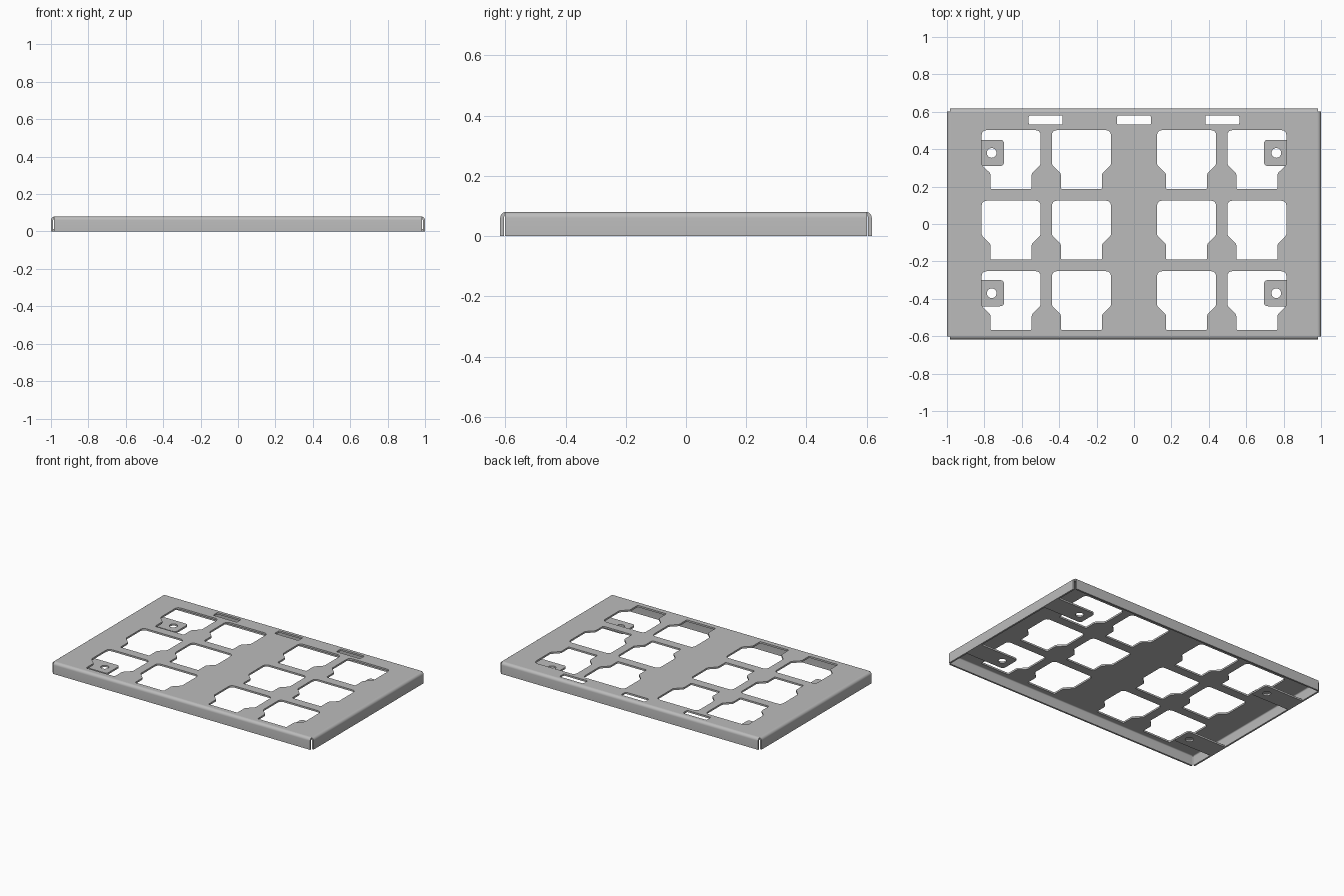
import bpy, bmesh, math
from mathutils import Vector

cube = bpy.data.objects.get("Cube")
if cube:
    bpy.data.objects.remove(cube, do_unlink=True)

HX, HY, H = 1.0, 0.617, 0.08      # half length, half depth, height
T, R = 0.012, 0.02                # sheet thickness, outer bend radius

steel = bpy.data.materials.new("grey sheet steel")
steel.use_nodes = True
steel.diffuse_color = (0.5, 0.5, 0.5, 1)
steel.node_tree.nodes["Principled BSDF"].inputs["Base Color"].default_value = (0.5, 0.5, 0.5, 1)


def finish(name, mesh):
    obj = bpy.data.objects.new(name, mesh)
    mesh.materials.clear()
    mesh.materials.append(steel)
    bpy.context.collection.objects.link(obj)
    bpy.ops.object.select_all(action='DESELECT')
    obj.select_set(True)
    bpy.context.view_layer.objects.active = obj
    bpy.ops.object.shade_smooth_by_angle(angle=math.radians(35))
    return obj


def rounded(corners):
    """Outline from (x, y, radius) corners, softened where radius > 0."""
    out = []
    for i, (x, y, r) in enumerate(corners):
        p = Vector((x, y))
        if r == 0:
            out.append(p)
            continue
        a = p + (Vector(corners[i - 1][:2]) - p).normalized() * r
        b = p + (Vector(corners[(i + 1) % len(corners)][:2]) - p).normalized() * r
        for k in range(5):
            t = k / 4
            out.append(a * (1 - t) ** 2 + p * 2 * t * (1 - t) + b * t * t)
    return out


def rect(x0, x1, y0, y1, r=0):
    return rounded([(x0, y0, r), (x1, y0, r), (x1, y1, r), (x0, y1, r)])


def circle(cx, cy, r, n=24):
    return [Vector((cx + r * math.cos(math.tau * k / n), cy + r * math.sin(math.tau * k / n)))
            for k in range(n)]


def sheet(name, outlines, z0):
    """Flat sheet: first outline is the rim, the others are cut-outs."""
    cu = bpy.data.curves.new(name, 'CURVE')
    cu.dimensions = '2D'
    cu.fill_mode = 'BOTH'
    cu.extrude = T / 2
    for pts in outlines:
        sp = cu.splines.new('POLY')
        sp.points.add(len(pts) - 1)
        for q, p in zip(sp.points, pts):
            q.co = (p.x, p.y, 0, 1)
        sp.use_cyclic_u = True
    tmp = bpy.data.objects.new(name + " outline", cu)
    bpy.context.collection.objects.link(tmp)
    dg = bpy.context.evaluated_depsgraph_get()
    mesh = bpy.data.meshes.new_from_object(tmp.evaluated_get(dg))
    bpy.data.objects.remove(tmp, do_unlink=True)
    bm = bmesh.new()
    bm.from_mesh(mesh)
    bmesh.ops.remove_doubles(bm, verts=bm.verts, dist=1e-5)
    bmesh.ops.translate(bm, verts=bm.verts, vec=(0, 0, z0 + T / 2))
    bmesh.ops.recalc_face_normals(bm, faces=bm.faces)
    bm.to_mesh(mesh)
    bm.free()
    return finish(name, mesh)


def window(cx, top):
    """Wide opening with a narrower lower neck."""
    w, n = 0.158, 0.11
    half = [(w, top, 0.03), (w, top - 0.185, 0.01), (n, top - 0.232, 0.01), (n, top - 0.315, 0.008)]
    return rounded([(cx + x, y, r) for x, y, r in half] +
                   [(cx - x, y, r) for x, y, r in reversed(half)])


# Top plate with twelve windows and three slots
cuts = [window(cx, top) for cx in (-0.657, -0.281, 0.281, 0.657) for top in (0.502, 0.125, -0.252)]
cuts += [rect(cx - 0.091, cx + 0.091, 0.531, 0.58, 0.01) for cx in (-0.472, 0, 0.472)]
sheet("top_plate", [rect(R - HX, HX - R, R - HY, HY - R)] + cuts, H - T)


def flange(name, half_len, reach, angle):
    """Bent edge: quarter-round bend running down to the floor."""
    arc = [math.pi / 2 * k / 6 for k in range(7)]
    prof = [(reach - R + R * math.sin(a), H - R + R * math.cos(a)) for a in arc]
    prof += [(reach, 0), (reach - T, 0)]
    prof += [(reach - R + (R - T) * math.sin(a), H - R + (R - T) * math.cos(a)) for a in reversed(arc)]
    bm = bmesh.new()
    ends = [[bm.verts.new((s * half_len, -d, z)) for d, z in prof] for s in (-1, 1)]
    n = len(prof)
    for i in range(n):
        j = (i + 1) % n
        bm.faces.new((ends[0][i], ends[0][j], ends[1][j], ends[1][i]))
    for e in ends:
        bm.faces.new(e)
    bmesh.ops.recalc_face_normals(bm, faces=bm.faces)
    mesh = bpy.data.meshes.new(name)
    bm.to_mesh(mesh)
    bm.free()
    finish(name, mesh).rotation_euler.z = angle


flange("front_flange", HX - R + 0.004, HY, 0)
flange("back_flange", HX - R + 0.004, HY, math.pi)
flange("left_flange", HY - R + 0.004, HX, math.pi / 2)
flange("right_flange", HY - R + 0.004, HX, -math.pi / 2)

# Mounting tabs folded inward from the bottom of the side flanges
for side, s in (("left", 1), ("right", -1)):
    for end, cy in (("back", 0.38), ("front", -0.37)):
        rim = rounded([(s * (HX - T / 2), cy - 0.07, 0), (s * 0.695, cy - 0.07, 0.022),
                       (s * 0.695, cy + 0.07, 0.022), (s * (HX - T / 2), cy + 0.07, 0)])
        sheet(f"{end}_{side}_mounting_tab", [rim, circle(s * 0.761, cy, 0.026)], 0)
